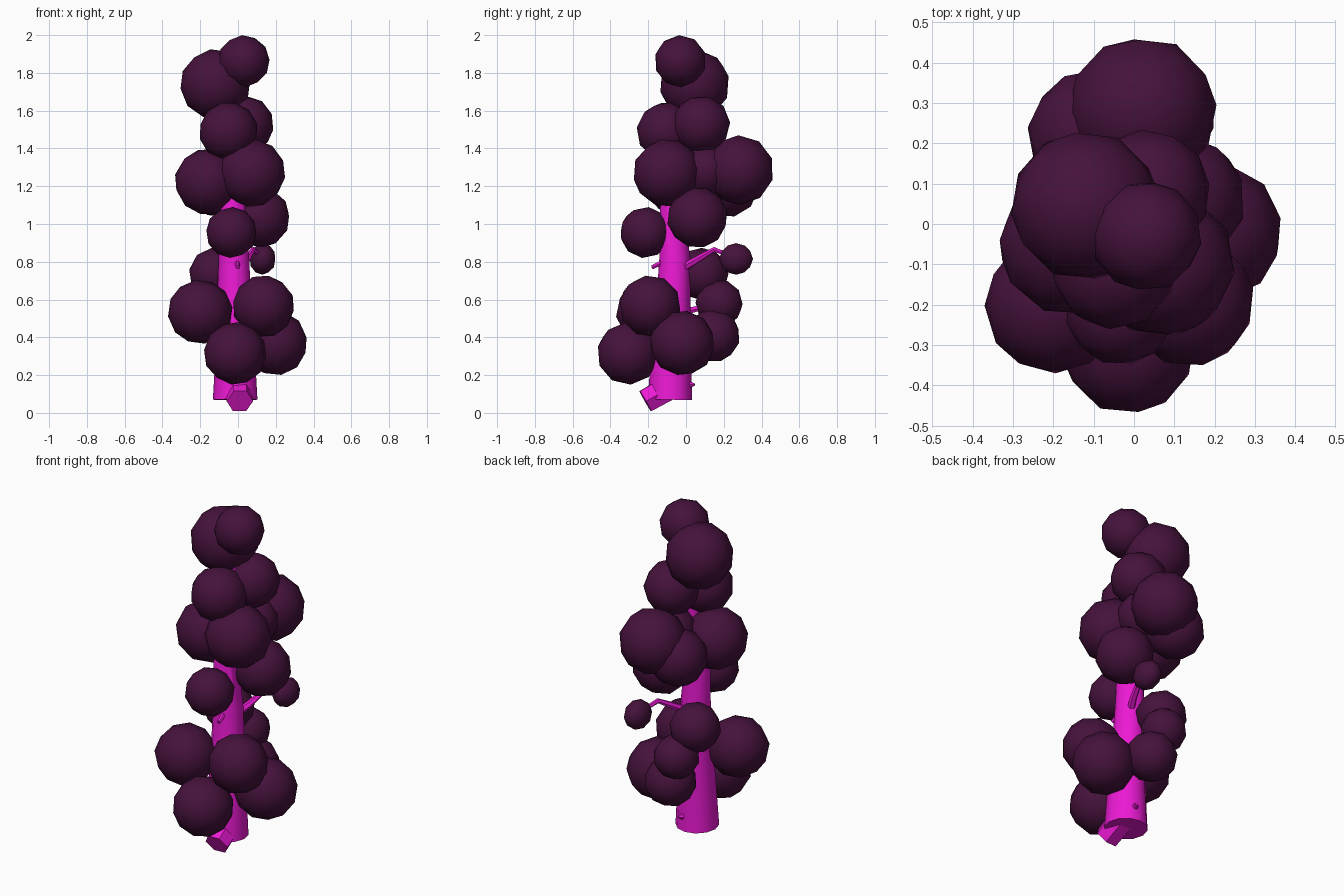
import bpy, random
from mathutils import Vector

if "Cube" in bpy.data.objects:
    bpy.data.objects.remove(bpy.data.objects["Cube"])

random.seed(4)


def material(name, color):
    m = bpy.data.materials.new(name)
    m.diffuse_color = color
    m.use_nodes = True
    m.node_tree.nodes["Principled BSDF"].inputs["Base Color"].default_value = m.diffuse_color
    return m


bark = material("magenta_bark", (0.84, 0.01, 0.66, 1))
leaf = material("dark_plum_leaf", (0.06, 0.006, 0.045, 1))


def tube(name, points, sides=8):
    """Tapered tube through (x, y, z, radius) points."""
    cu = bpy.data.curves.new(name, 'CURVE')
    cu.dimensions = '3D'
    cu.bevel_depth = 1.0
    cu.bevel_resolution = max(0, sides // 2 - 2)
    cu.use_fill_caps = True
    sp = cu.splines.new('POLY')
    sp.points.add(len(points) - 1)
    for p, (x, y, z, r) in zip(sp.points, points):
        p.co = (x, y, z, 1)
        p.radius = r
    ob = bpy.data.objects.new(name, cu)
    bpy.context.collection.objects.link(ob)
    bpy.ops.object.select_all(action='DESELECT')
    ob.select_set(True)
    bpy.context.view_layer.objects.active = ob
    bpy.ops.object.convert(target='MESH')
    ob = bpy.context.object
    ob.name = name
    ob.data.materials.clear()
    ob.data.materials.append(bark)
    bpy.ops.object.shade_smooth_by_angle()
    return ob


def foliage(i, x, y, z, r, scale=(1, 1, 1)):
    """Low-poly leaf ball with smooth shading."""
    rot = [random.uniform(0, 6.28) for _ in range(3)] if scale == (1, 1, 1) else (0, 0, 0)
    bpy.ops.mesh.primitive_ico_sphere_add(subdivisions=2, radius=r, location=(x, y, z), rotation=rot)
    ob = bpy.context.object
    ob.name = f"foliage_{i:02d}"
    ob.scale = scale
    ob.data.materials.append(leaf)
    bpy.ops.object.shade_smooth()


# Trunk, gently leaning and tapering upward
trunk = [(-0.015, -0.085, 0.07, 0.118), (-0.015, -0.08, 0.3, 0.105),
         (-0.02, -0.068, 0.55, 0.092), (-0.022, -0.06, 0.82, 0.081),
         (-0.03, -0.07, 1.08, 0.068), (-0.02, -0.04, 1.35, 0.053),
         (-0.02, 0.0, 1.6, 0.038), (-0.01, 0.0, 1.8, 0.02)]
tube("trunk", trunk, 12)

# Stubby roots at the foot
tube("front_root", [(0.0, -0.06, 0.15, 0.075), (0.01, -0.215, 0.062, 0.07)], 6)
tube("back_root", [(0.0, 0.0, 0.15, 0.03), (0.02, 0.045, 0.15, 0.006)], 6)

# Leaf balls: x, y, z, radius
balls = [
    (0.03, -0.03, 1.862, 0.138), (-0.12, 0.045, 1.74, 0.187),
    (-0.05, -0.105, 1.49, 0.157), (0.035, 0.08, 1.525, 0.155),
    (0.07, -0.1, 1.27, 0.182), (-0.16, -0.05, 1.225, 0.177),
    (0.02, 0.28, 1.285, 0.186), (-0.1, 0.22, 1.2, 0.165),
    (0.03, 0.1, 1.28, 0.14), (0.115, 0.06, 1.035, 0.162),
    (-0.035, -0.215, 0.955, 0.136), (-0.12, 0.085, 0.735, 0.14),
    (-0.2, -0.2, 0.535, 0.172), (0.135, -0.19, 0.565, 0.165),
    (0.195, -0.02, 0.37, 0.174), (-0.015, -0.305, 0.315, 0.167),
    (-0.06, 0.175, 0.58, 0.126), (0.0, 0.145, 0.41, 0.142),
]


def trunk_at(z):
    """Centre of the trunk at height z."""
    for a, b in zip(trunk, trunk[1:]):
        if z <= b[2]:
            t = max(0, (z - a[2]) / (b[2] - a[2]))
            return Vector(a[:3]).lerp(Vector(b[:3]), t)
    return Vector(trunk[-1][:3])


for i, (x, y, z, r) in enumerate(balls):
    foliage(i, x, y, z, r)
    # Twig joining the ball to the trunk
    start = trunk_at(z - 0.06)
    tube(f"twig_{i:02d}", [(*start, 0.022), (x, y, z, 0.012)], 6)

# Small outlying tuft on a bent branch
foliage(len(balls), 0.13, 0.265, 0.815, 0.088, (0.8, 1.02, 0.95))
tube("bent_branch", [(0.0, -0.03, 0.76, 0.022), (0.04, 0.04, 0.8, 0.02),
                     (0.08, 0.15, 0.865, 0.014), (0.12, 0.24, 0.83, 0.01)], 6)

# Short snapped twig on the front of the trunk
tube("snapped_twig", [(-0.01, -0.08, 0.82, 0.016), (0.0, -0.18, 0.77, 0.012)], 6)
